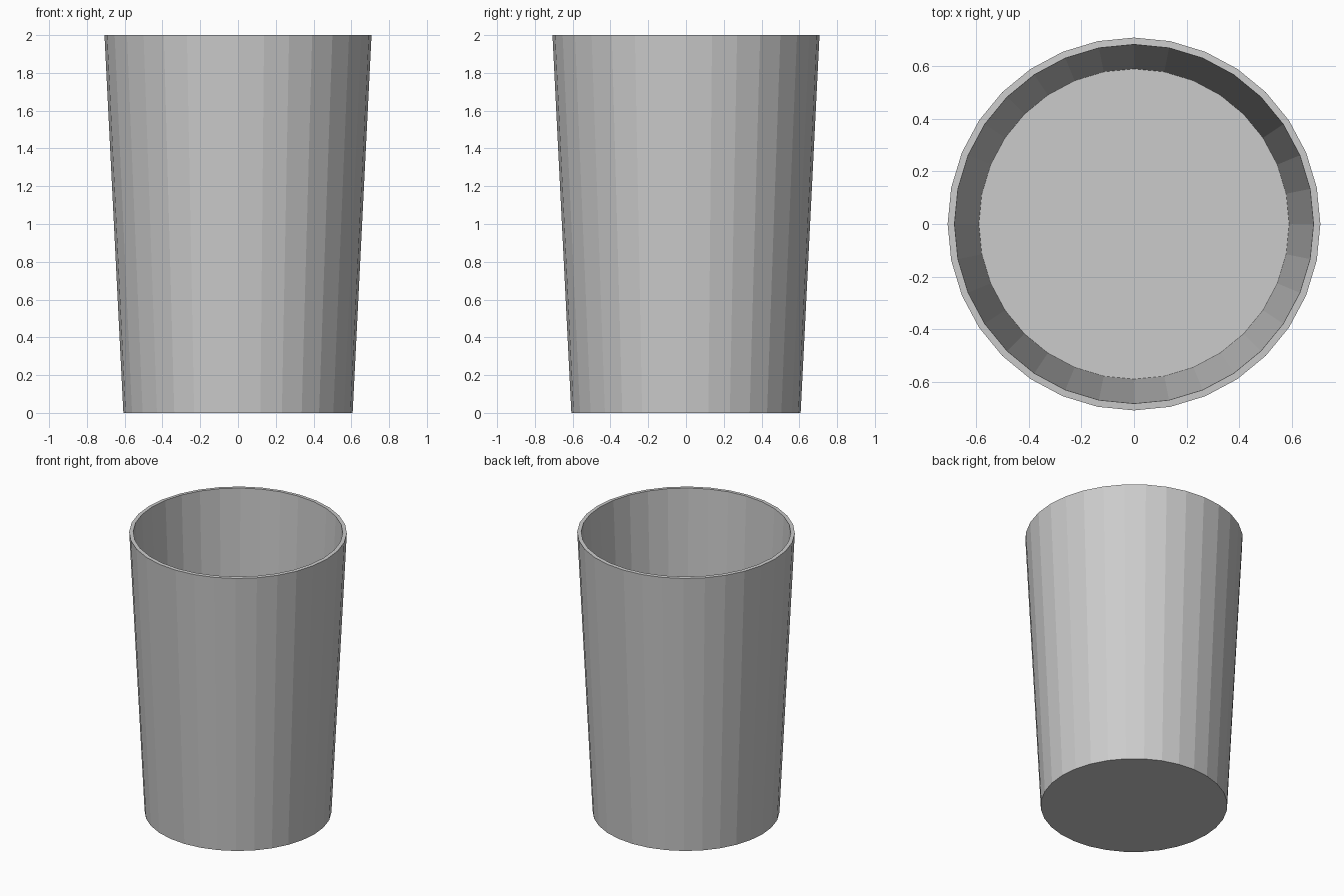
import bpy, bmesh

if "Cube" in bpy.data.objects:
    bpy.data.objects.remove(bpy.data.objects["Cube"])

# Tapered tumbler: 32-sided open cone, thickened inwards
SIDES, HEIGHT = 32, 2.0
BOTTOM_R, TOP_R, WALL = 0.607, 0.707, 0.026

bm = bmesh.new()
bmesh.ops.create_cone(bm, cap_ends=True, cap_tris=False, segments=SIDES,
                      radius1=BOTTOM_R, radius2=TOP_R, depth=HEIGHT)
bmesh.ops.translate(bm, verts=bm.verts, vec=(0, 0, HEIGHT / 2))

# Open the mouth of the cup
bm.normal_update()
mouth = [f for f in bm.faces if f.normal.z > 0.9]
bmesh.ops.delete(bm, geom=mouth, context='FACES_ONLY')

mesh = bpy.data.meshes.new("cup")
bm.to_mesh(mesh)
bm.free()
cup = bpy.data.objects.new("cup", mesh)
bpy.context.collection.objects.link(cup)

# Wall and floor thickness
solid = cup.modifiers.new("wall", 'SOLIDIFY')
solid.thickness = WALL
solid.offset = -1
